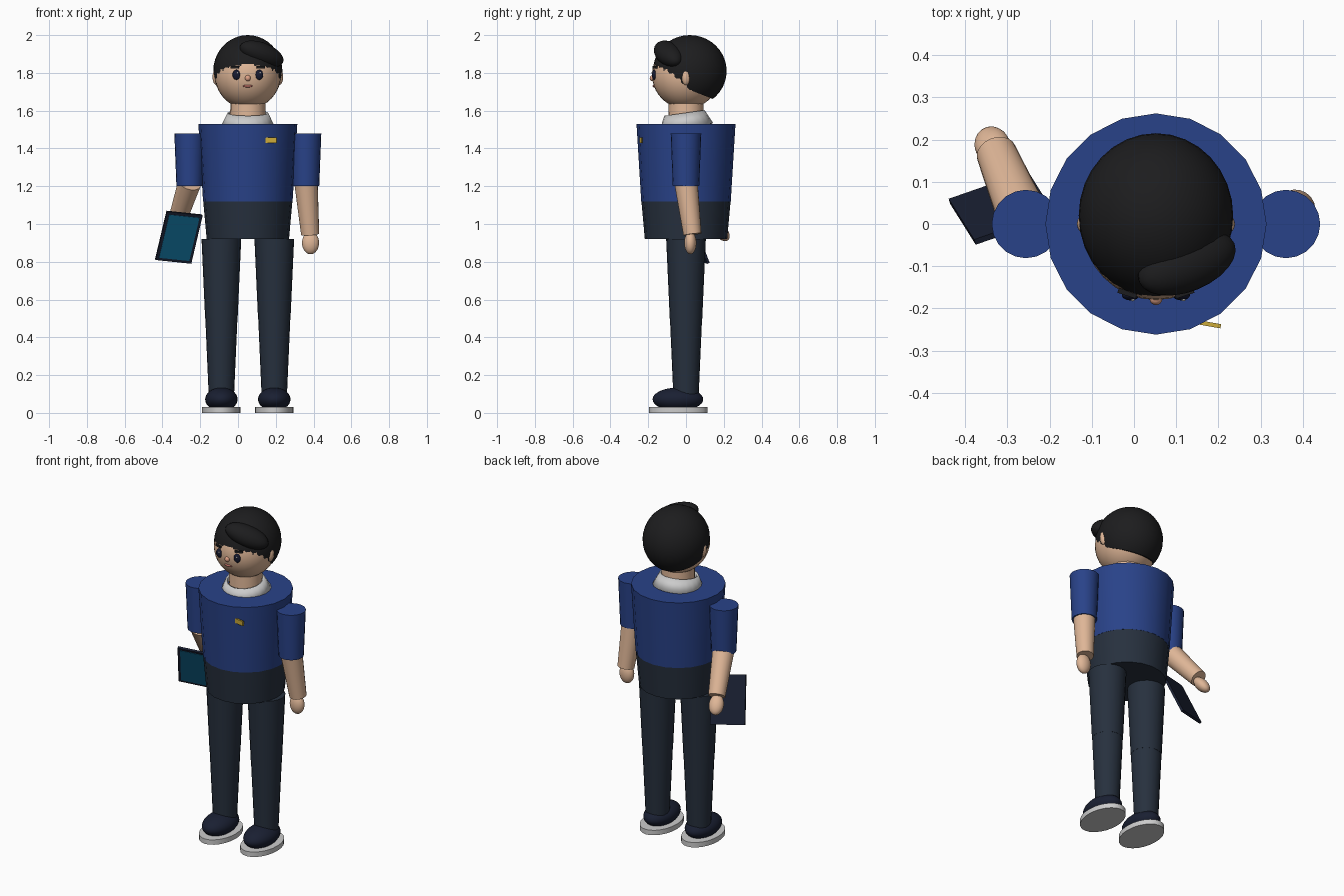
import bpy, bmesh, math
from mathutils import Vector, Matrix

if "Cube" in bpy.data.objects:
    bpy.data.objects.remove(bpy.data.objects["Cube"])

CX = 0.052  # body centre line


def mat(name, r, g, b):
    m = bpy.data.materials.new(name)
    m.diffuse_color = (r, g, b, 1)
    m.use_nodes = True
    m.node_tree.nodes["Principled BSDF"].inputs["Base Color"].default_value = m.diffuse_color
    return m


SKIN = mat("skin", 0.74, 0.47, 0.31)
BLUE = mat("shirt_blue", 0.022, 0.055, 0.25)
DARK = mat("trouser_dark", 0.02, 0.03, 0.048)
NAVY = mat("shoe_navy", 0.01, 0.014, 0.032)
WHITE = mat("white", 0.8, 0.8, 0.8)
HAIR = mat("hair_black", 0.012, 0.012, 0.013)
EYE = mat("eye_dark", 0.008, 0.01, 0.03)
LIP = mat("lip", 0.5, 0.16, 0.13)
NOSE = mat("nose_skin", 0.74, 0.36, 0.24)
GOLD = mat("gold", 0.6, 0.4, 0.04)
SCREEN = mat("screen", 0.005, 0.13, 0.26)


def finish(name, material, angle=40):
    ob = bpy.context.object
    ob.name = name
    ob.data.materials.append(material)
    bpy.ops.object.shade_smooth_by_angle(angle=math.radians(angle))
    return ob


def cone(name, a, b, ra, rb, material, sides=20, fill='NGON'):
    """Tapered cylinder from point a to point b."""
    a, b = Vector(a), Vector(b)
    d = b - a
    bpy.ops.mesh.primitive_cone_add(vertices=sides, radius1=ra, radius2=rb, depth=d.length,
                                    end_fill_type=fill, location=(a + b) / 2,
                                    rotation=d.to_track_quat('Z', 'Y').to_euler())
    return finish(name, material)


def ball(name, loc, radii, material, rot=(0, 0, 0), seg=24, rings=16):
    bpy.ops.mesh.primitive_uv_sphere_add(segments=seg, ring_count=rings, radius=1,
                                         location=loc, rotation=rot)
    bpy.context.object.scale = radii
    return finish(name, material)


def box(name, loc, size, material, rot=(0, 0, 0)):
    bpy.ops.mesh.primitive_cube_add(size=1, location=loc, rotation=rot)
    bpy.context.object.scale = size
    return finish(name, material)


# Torso: shirt and waist share one taper
cone("shirt", (CX, 0, 1.12), (CX, 0, 1.53), 0.237, 0.262, BLUE)
cone("waist", (CX, 0, 0.92), (CX, 0, 1.12), 0.218, 0.236, DARK)

# Neck and open collar, raised at the back
cone("neck", (CX, 0, 1.5), (CX, 0, 1.66), 0.095, 0.092, SKIN)
collar = cone("collar", (CX, 0, 1.515), (CX, -0.006, 1.588), 0.143, 0.108, WHITE, fill='NOTHING')
collar.rotation_euler.x = math.radians(8)
mod = collar.modifiers.new("thickness", 'SOLIDIFY')
mod.thickness = 0.012

# Name badge
box("badge", (0.176, -0.237, 1.443), (0.06, 0.01, 0.028), GOLD, (0, 0, math.radians(-10)))

# Legs and shoes
for s, side in ((-1, "right"), (1, "left")):
    x = CX + s * 0.14
    cone(side + "_thigh", (x, 0, 0.5), (x, 0, 0.92), 0.086, 0.105, DARK)
    cone(side + "_shin", (x, 0, 0.09), (x, 0, 0.5), 0.067, 0.085, DARK)
    ball(side + "_shoe", (x, -0.043, 0.072), (0.086, 0.134, 0.062), NAVY)
    sole = cone(side + "_sole", (x, -0.04, 0), (x, -0.04, 0.03), 1, 1, WHITE, sides=24)
    sole.scale = (0.102, 0.155, 1)
    # Sleeve
    x = CX + s * 0.308
    cone(side + "_sleeve", (x, 0, 1.2), (x, 0, 1.48), 0.07, 0.081, BLUE)

# Forearms and hands
cone("left_forearm", (0.382, 0.034, 0.945), (0.36, 0, 1.22), 0.048, 0.062, SKIN)
ball("left_hand", (0.384, 0.023, 0.9), (0.045, 0.032, 0.06), SKIN)
elbow, wrist = Vector((-0.256, 0, 1.22)), Vector((-0.326, 0.168, 1.005))
cone("right_forearm", wrist, elbow, 0.048, 0.062, SKIN)
ball("right_hand", (-0.335, 0.185, 0.96), (0.042, 0.034, 0.06), SKIN,
     (elbow - wrist).to_track_quat('Z', 'Y').to_euler())

# Tablet, oriented by its width and height directions
u = Vector((0.19, 0.066, -0.02)).normalized()
n = u.cross(Vector((0.065, -0.097, 0.26))).normalized()
v = n.cross(u)
rot = Matrix((u, v, n)).transposed().to_euler()
centre = Vector((-0.313, 0.038, 0.93))
box("tablet", centre, (0.2, 0.28, 0.014), NAVY, rot)
box("tablet_screen", centre + n * 0.007, (0.17, 0.25, 0.004), SCREEN, rot)

# Head and ears
ball("head", (CX, 0, 1.79), (0.175, 0.18, 0.18), SKIN, seg=32, rings=20)
for s, side in ((-1, "right"), (1, "left")):
    ball(side + "_ear", (CX + s * 0.165, 0, 1.778), (0.022, 0.024, 0.043), SKIN)

# Hair cap, cut along a line falling from forehead to nape
hair = ball("hair", (CX, 0.02, 1.81), (0.183, 0.195, 0.19), HAIR, seg=32, rings=20)
hair.data.transform(Matrix.Translation(hair.location) @ Matrix.Diagonal((*hair.scale, 1)))
hair.location, hair.scale = (0, 0, 0), (1, 1, 1)
bm = bmesh.new()
bm.from_mesh(hair.data)
cut = bmesh.ops.bisect_plane(bm, geom=bm.verts[:] + bm.edges[:] + bm.faces[:],
                             plane_co=(CX, -0.175, 1.785), plane_no=(0, 0.36, 0.93),
                             clear_inner=True)
rim = [e for e in cut["geom_cut"] if isinstance(e, bmesh.types.BMEdge)]
bmesh.ops.edgeloop_fill(bm, edges=rim)
bm.to_mesh(hair.data)
bm.free()

# Swept fringe on one side
ball("fringe", (0.125, -0.092, 1.9), (0.128, 0.068, 0.06), HAIR,
     (0, math.radians(20), math.radians(22)))

# Face
for s, side in ((-1, "right"), (1, "left")):
    x = CX + s * 0.06
    ball(side + "_eye", (x, -0.168, 1.79), (0.021, 0.013, 0.027), EYE, seg=16, rings=10)
    ball(side + "_eye_glint", (x + 0.005, -0.179, 1.8), (0.005, 0.004, 0.005), WHITE, seg=10, rings=6)
    box(side + "_brow", (x + s * 0.008, -0.164, 1.83), (0.045, 0.012, 0.012), HAIR,
        (0, 0, s * math.radians(18)))
ball("nose", (CX, -0.178, 1.772), (0.015, 0.014, 0.016), NOSE, seg=16, rings=10)
ball("mouth", (CX, -0.169, 1.73), (0.026, 0.008, 0.007), LIP, seg=16, rings=8)
